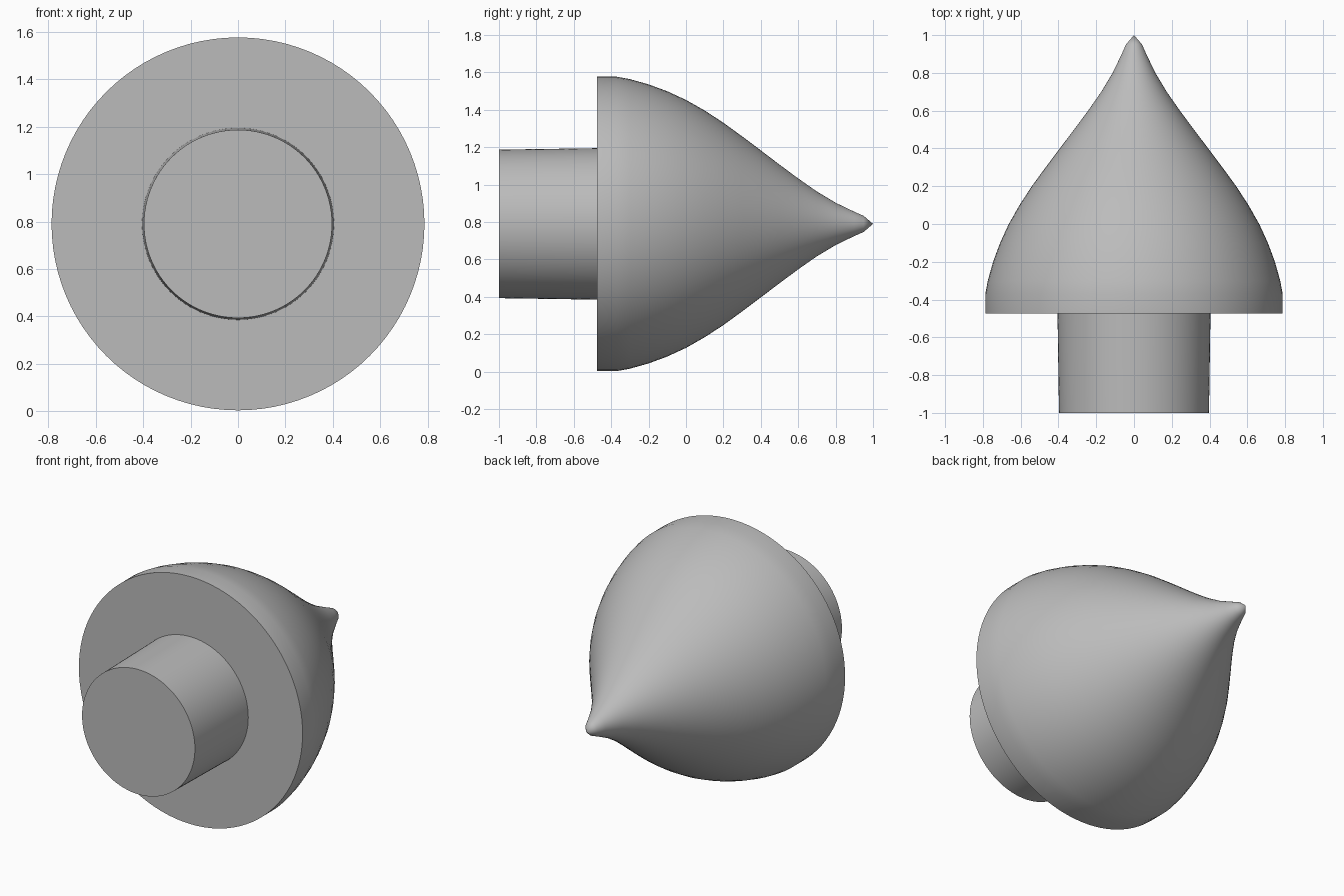
import bpy, bmesh, math
from mathutils import Matrix, Vector

cube = bpy.data.objects.get("Cube")
if cube:
    bpy.data.objects.remove(cube, do_unlink=True)

CENTRE_Z = 0.79
SIDES = 96

grey = bpy.data.materials.new("plain grey")
grey.use_nodes = True
grey.diffuse_color = (0.5, 0.5, 0.5, 1)
grey.node_tree.nodes["Principled BSDF"].inputs["Base Color"].default_value = (0.5, 0.5, 0.5, 1)


def lathe(name, profile):
    """Turn a (y, radius) profile around the lengthwise axis."""
    bm = bmesh.new()
    verts = [bm.verts.new((r, y, 0)) for y, r in profile]
    edges = [bm.edges.new(pair) for pair in zip(verts, verts[1:])]
    bmesh.ops.spin(bm, geom=verts + edges, axis=(0, 1, 0), cent=(0, 0, 0),
                   angle=math.tau, steps=SIDES, use_duplicate=False)
    bmesh.ops.remove_doubles(bm, verts=bm.verts, dist=0.0005)
    bmesh.ops.recalc_face_normals(bm, faces=bm.faces)
    mesh = bpy.data.meshes.new(name)
    bm.to_mesh(mesh)
    bm.free()
    mesh.materials.append(grey)
    obj = bpy.data.objects.new(name, mesh)
    obj.location.z = CENTRE_Z
    bpy.context.collection.objects.link(obj)
    bpy.ops.object.select_all(action="DESELECT")
    obj.select_set(True)
    bpy.context.view_layer.objects.active = obj
    bpy.ops.object.shade_smooth_by_angle(angle=math.radians(35))
    return obj


# Pointed head: flat underside, short straight rim, bulging sides, sharp tip
lathe("pointed_head", [
    (-0.475, 0), (-0.475, 0.787), (-0.37, 0.787), (-0.3, 0.774), (-0.2, 0.746),
    (-0.1, 0.709), (0, 0.663), (0.1, 0.606), (0.2, 0.541), (0.3, 0.468),
    (0.4, 0.393), (0.5, 0.317), (0.6, 0.243), (0.7, 0.173), (0.8, 0.113),
    (0.9, 0.065), (0.95, 0.043), (1, 0)])

# Slightly tapered round stem
lathe("stem", [(-1, 0), (-1, 0.397), (-0.47, 0.405), (-0.47, 0)])
